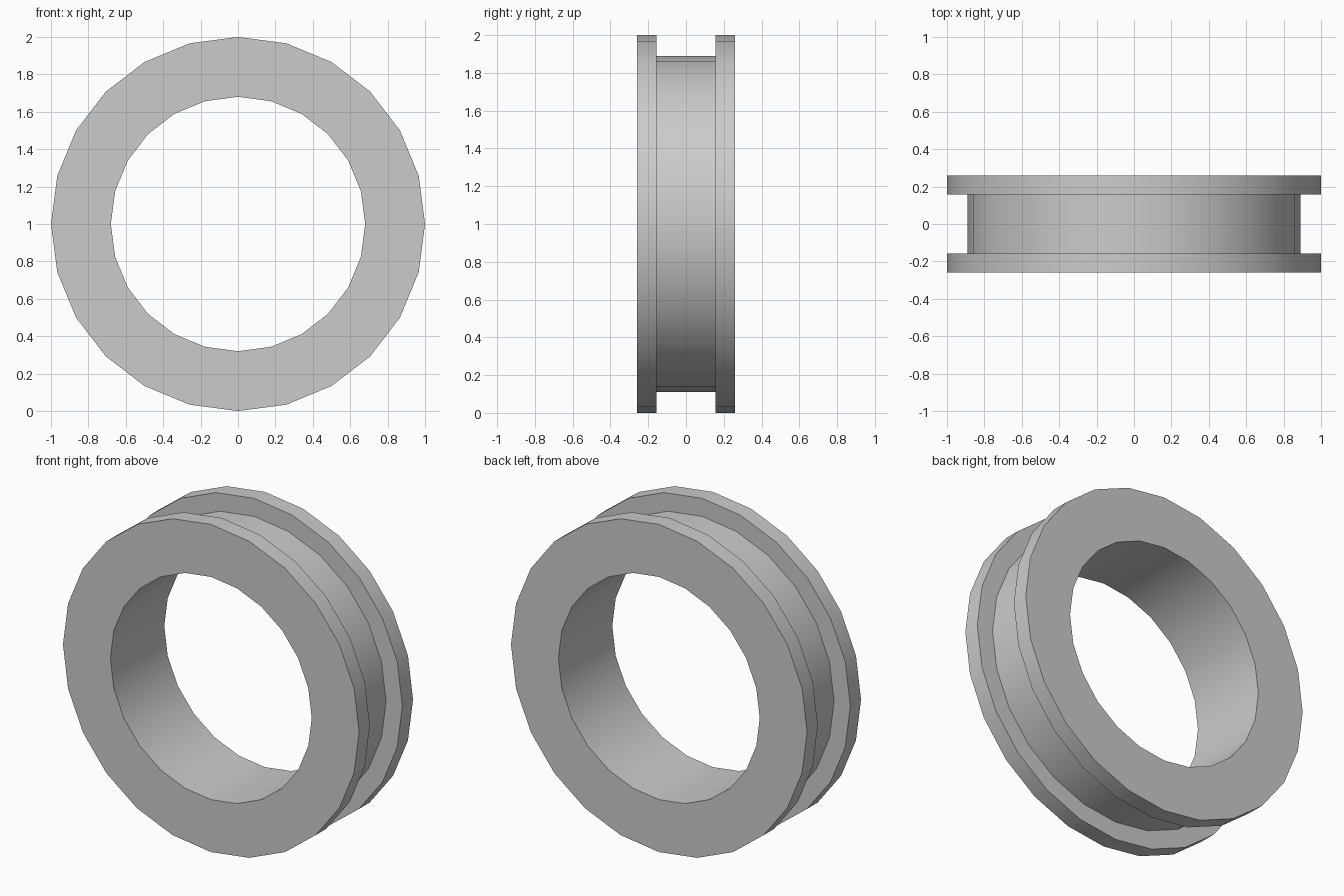
import bpy, bmesh
from math import cos, sin, tau, radians

cube = bpy.data.objects.get("Cube")
if cube:
    bpy.data.objects.remove(cube, do_unlink=True)

SIDES = 24
BORE, GROOVE, RIM = 0.68, 0.89, 1.0
HALF, INNER = 0.26, 0.157

# Plain grey
grey = bpy.data.materials.new("light_grey")
grey.use_nodes = True
colour = (0.6, 0.6, 0.6, 1)
grey.diffuse_color = colour
grey.node_tree.nodes["Principled BSDF"].inputs["Base Color"].default_value = colour

# Closed cross-section as (radius, y): bore, two flanges, groove between
profile = [(BORE, -HALF), (RIM, -HALF), (RIM, -INNER), (GROOVE, -INNER),
           (GROOVE, INNER), (RIM, INNER), (RIM, HALF), (BORE, HALF)]


def lathe(name, section, centre_z):
    """Sweep a closed section around the y axis."""
    bm = bmesh.new()
    rings = []
    for i in range(SIDES):
        a = tau * i / SIDES
        rings.append([bm.verts.new((r * cos(a), y, centre_z + r * sin(a)))
                      for r, y in section])
    n = len(section)
    for i in range(SIDES):
        a, b = rings[i], rings[(i + 1) % SIDES]
        for j in range(n):
            k = (j + 1) % n
            bm.faces.new((a[j], a[k], b[k], b[j]))
    bmesh.ops.recalc_face_normals(bm, faces=bm.faces)
    mesh = bpy.data.meshes.new(name)
    bm.to_mesh(mesh)
    bm.free()
    obj = bpy.data.objects.new(name, mesh)
    bpy.context.collection.objects.link(obj)
    return obj


# Flanged ring, smooth around and sharp at the rims
ring = lathe("flanged_ring", profile, RIM)
ring.data.materials.append(grey)
bpy.ops.object.select_all(action='DESELECT')
ring.select_set(True)
bpy.context.view_layer.objects.active = ring
bpy.ops.object.shade_smooth_by_angle(angle=radians(30))
